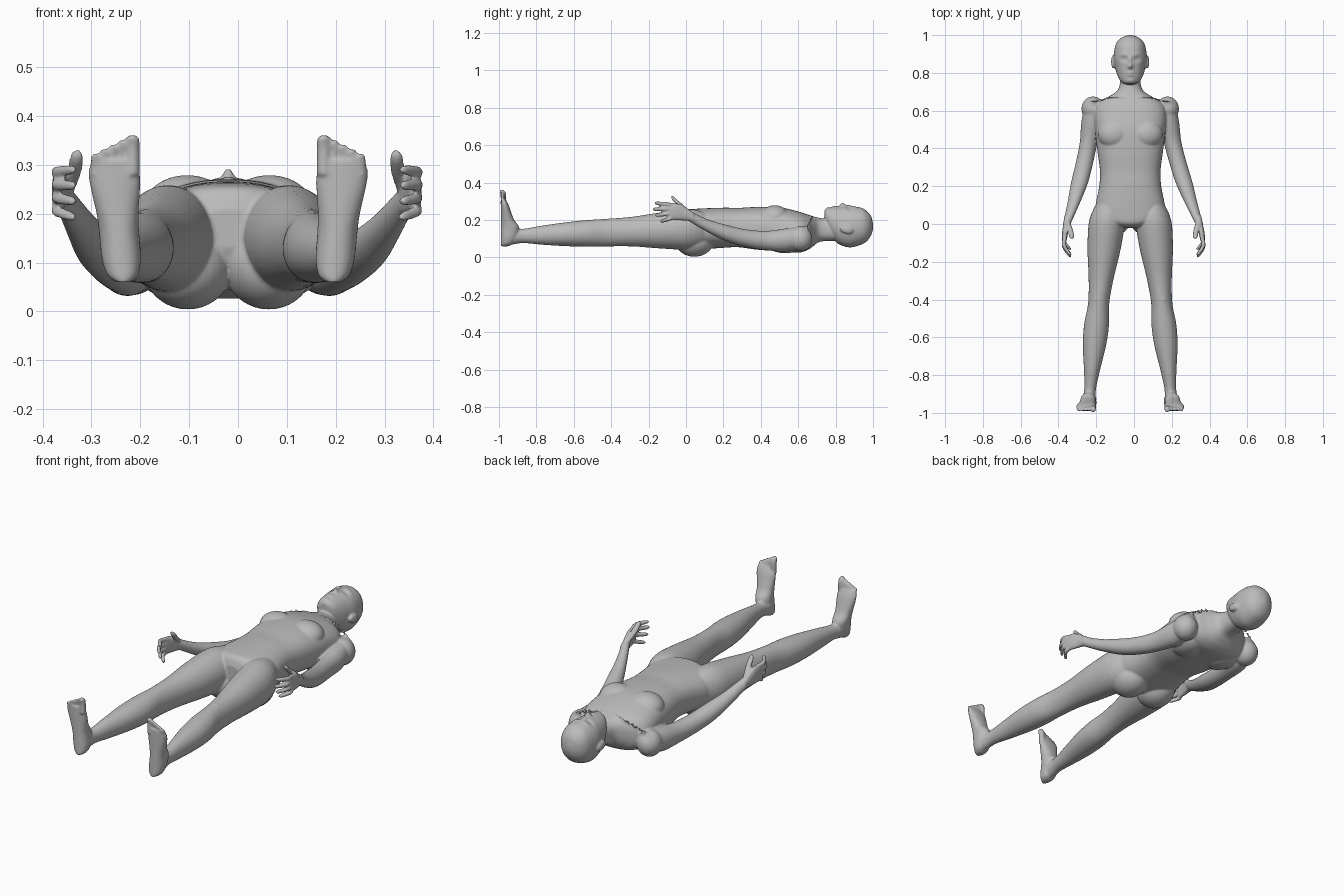
import bpy, bmesh, math
from mathutils import Vector, Matrix

cube = bpy.data.objects.get("Cube")
if cube:
    bpy.data.objects.remove(cube)

MIDLINE = -.02
body = bmesh.new()


def resample(rows, steps):
    """Resample a table of rows with a smooth curve through every row."""
    out = []
    last = len(rows) - 1
    for i in range(last):
        before, start = rows[max(i - 1, 0)], rows[i]
        end, after = rows[i + 1], rows[min(i + 2, last)]
        for s in range(steps):
            t = s / steps
            out.append([b + t / 2 * (c - a + t * (2 * a - 5 * b + 4 * c - d + t * (3 * (b - c) + d - a)))
                        for a, b, c, d in zip(before, start, end, after)])
    return out + [list(rows[-1])]


def rounded(value, power):
    """Squarer version of a sine or cosine, for superellipse rings."""
    return math.copysign(abs(value) ** (2 / power), value)


def loft(rows, axis="y", power=2, segments=32, steps=4, sculpt=None):
    """Closed tube; each row is a ring centre x, y, z and its two radii across the axis."""
    rings = []
    for x, y, z, wide, deep in resample(rows, steps):
        ring = []
        for k in range(segments):
            angle = math.tau * k / segments
            u = wide * rounded(math.cos(angle), power)
            v = deep * rounded(math.sin(angle), power)
            point = Vector((x + u, y, z + v) if axis == "y" else (x + u, y + v, z))
            if sculpt:
                sculpt(point)
            ring.append(body.verts.new(point))
        rings.append(ring)
    for lower, upper in zip(rings, rings[1:]):
        for k in range(segments):
            n = (k + 1) % segments
            body.faces.new((lower[k], lower[n], upper[n], upper[k]))
    body.faces.new(rings[0])
    body.faces.new(rings[-1])


def trunk(rows, **options):
    """Loft on the midline from y, half width, back height and front height."""
    loft([(MIDLINE, y, (back + front) / 2, width, (front - back) / 2)
          for y, width, back, front in rows], **options)


def ball(centre, radii, turn=0):
    """Ellipsoid used as a muscle or soft mass."""
    place = Matrix.Translation(centre) @ Matrix.Rotation(turn, 4, "X") @ Matrix.Diagonal((*radii, 1))
    bmesh.ops.create_uvsphere(body, u_segments=32, v_segments=20, radius=1, matrix=place)


def digit(base, middle, tip, radius, axis):
    """Finger, thumb or toe with a rounded end."""
    base, middle, tip = Vector(base), Vector(middle), Vector(tip)
    stations = ((base, 1), (middle, 1), (middle.lerp(tip, .8), .9), (tip, .3))
    loft([(*point, radius * scale, radius * scale) for point, scale in stations],
         axis, segments=12)


# Face relief: distance from midline, y, spread across, spread along, height
FACE = {
    "eye_socket": (.034, .872, .017, .01, -.012),
    "eyelid": (.033, .872, .01, .006, .006),
    "brow": (.03, .897, .02, .008, .005),
    "nose_bridge": (0, .865, .007, .02, .01),
    "nose_tip": (0, .835, .012, .013, .022),
    "lips": (0, .795, .02, .012, .009),
    "mouth_line": (0, .795, .024, .003, -.007),
    "chin": (0, .758, .02, .01, .005),
}


def face_relief(point):
    """Raise or sink the front of the head by the relief table."""
    fade = min(1, max(0, point.z - .19) / .03)
    side = abs(point.x - MIDLINE)
    for across, along, wide, tall, height in FACE.values():
        distance = ((side - across) / wide) ** 2 + ((point.y - along) / tall) ** 2
        point.z += fade * height * math.exp(-distance)


# Head
trunk([(1, .01, .15, .18), (.99, .04, .12, .22), (.97, .065, .09, .245), (.94, .08, .07, .265),
       (.88, .088, .054, .274), (.83, .08, .065, .272), (.8, .073, .085, .27),
       (.77, .06, .13, .267), (.75, .044, .17, .261), (.74, .02, .2, .25)],
      power=2.15, segments=120, steps=10, sculpt=face_relief)

# Neck, chest, waist and pelvis
trunk([(.82, .05, .09, .19), (.72, .06, .085, .21), (.68, .105, .06, .22), (.65, .16, .04, .23),
       (.6, .19, .026, .246), (.5, .187, .033, .268), (.38, .173, .042, .27),
       (.28, .16, .055, .265), (.2, .164, .052, .266), (.05, .185, .045, .26),
       (0, .11, .085, .25), (-.02, .05, .13, .21)], power=2.4, segments=64)


def build_side(side, spread):
    """Ear, muscles, leg, foot, arm and hand of one side."""

    def at(offset, y, z):
        return MIDLINE + side * offset, y, z

    def arm_at(offset, y, z):
        return at(offset + spread * max(0, .5 - y), y, z)

    # Ear, chest muscle, shoulder blade, buttock, kneecap and ankle
    ball(at(.09, .858, .15), (.011, .036, .022), -.25)
    ball(at(.084, .475, .215), (.088, .078, .064))
    ball(at(.1, .53, .075), (.08, .1, .052))
    ball(at(.083, .045, .092), (.092, .105, .088))
    ball(at(.17, -.4, .175), (.032, .045, .034))
    ball(at(.219, -.925, .128), (.041, .018, .018))

    # Collarbone
    loft([(*at(.02, .668, .215), .01, .01), (*at(.1, .672, .214), .008, .008),
          (*at(.19, .65, .17), .01, .01)], segments=12)

    # Leg, leaning outwards and down towards the heel
    loft([(*at(.125 - y / 10, y, .15 + y / 25), wide, deep) for y, wide, deep in (
        (.12, .06, .08), (.02, .094, .108), (-.13, .088, .097), (-.29, .066, .079),
        (-.42, .056, .074), (-.53, .066, .071), (-.64, .062, .064), (-.77, .043, .051),
        (-.87, .031, .038), (-.93, .034, .043), (-.96, .022, .03))])

    # Foot, from heel to ball, with a level sole
    loft([(*at(.21 + z / 12, deep - .99, z), wide, deep) for z, wide, deep in (
        (.06, .015, .02), (.075, .032, .034), (.11, .04, .044), (.16, .041, .049), (.2, .043, .036),
        (.24, .049, .028), (.28, .053, .021), (.31, .045, .013))], "z", power=2.2)

    # Toes, from the big one outwards
    for i in range(5):
        offset, top = (.2 + .018 * i, .36 - .009 * i) if i else (.196, .361)
        digit(at(offset, -.976, .28), at(offset, -.976, top - .03), at(offset, -.984, top),
              .01 if i else .0155, "z")

    # Arm, bent along one curve from shoulder to wrist
    shoulder, elbow, wrist = (Vector(p) for p in ((.19, .65, .115), (.22, .33, .03), (.336, 0, .232)))
    widths = (.045, .056, .047, .046, .045, .033, .02)
    depths = (.052, .062, .052, .047, .044, .034, .028)
    rows = []
    for i, radii in enumerate(zip(widths, depths)):
        t = i / (len(widths) - 1)
        centre = shoulder.lerp(elbow, t).lerp(elbow.lerp(wrist, t), t)
        rows.append((*arm_at(*centre), *radii))
    loft(rows)
    ball(at(.197, .61, .1), (.061, .065, .067))

    # Palm
    loft([(*arm_at(offset, y, z), wide, deep) for offset, y, z, wide, deep in (
        (.33, .04, .215, .02, .024), (.336, 0, .231, .018, .034), (.344, -.04, .243, .016, .044),
        (.348, -.08, .246, .013, .044), (.348, -.09, .246, .008, .038))], power=2.4)

    # Fingers, fanned and curled inwards, then the thumb
    for i, reach in enumerate((-.168, -.178, -.165, -.138)):
        digit(arm_at(.346, -.07, .28 - .022 * i), arm_at(.35, reach * .68, .286 - .027 * i),
              arm_at(.315, reach, .291 - .033 * i), .0115, "y")
    digit(arm_at(.33, .005, .25), arm_at(.315, -.04, .288), arm_at(.309, -.078, .324), .015, "y")


build_side(-1, 0)
build_side(1, .06)

bmesh.ops.recalc_face_normals(body, faces=body.faces)
mesh = bpy.data.meshes.new("body")
body.to_mesh(mesh)
body.free()
figure = bpy.data.objects.new("body", mesh)
bpy.context.collection.objects.link(figure)

# Plain grey surface
grey = bpy.data.materials.new("plain_grey")
grey.use_nodes = True
colour = (.5, .5, .5, 1)
grey.diffuse_color = colour
grey.node_tree.nodes["Principled BSDF"].inputs["Base Color"].default_value = colour
mesh.materials.append(grey)

# Fuse the parts into one smooth skin
fuse = figure.modifiers.new("fuse", "REMESH")
fuse.mode = "VOXEL"
fuse.voxel_size = .005
fuse.use_smooth_shade = True
soften = figure.modifiers.new("soften", "SMOOTH")
soften.factor = .5
soften.iterations = 4
